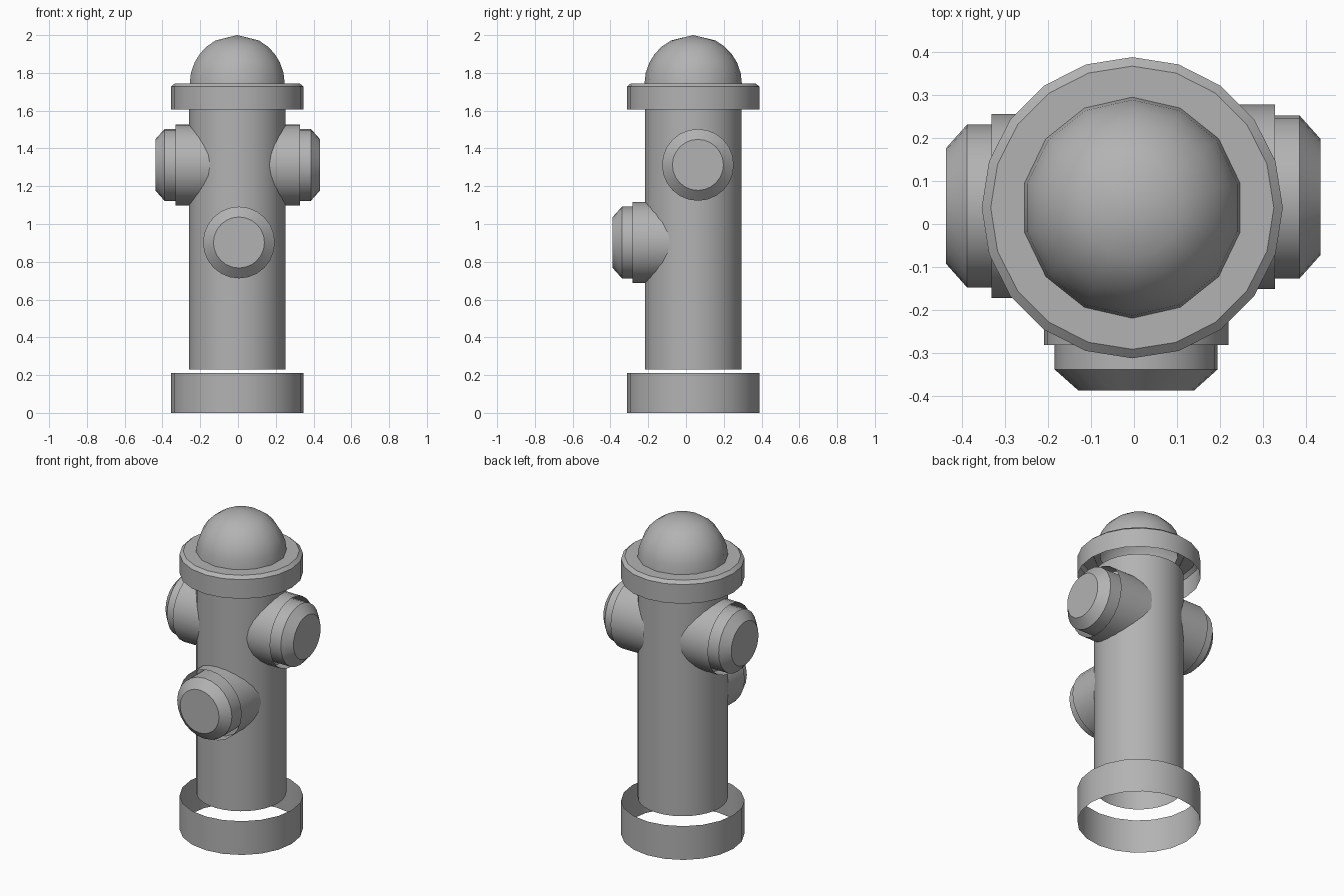
import bpy
import bmesh
from math import sin, cos, pi, radians
from mathutils import Matrix, Vector

if "Cube" in bpy.data.objects:
    bpy.data.objects.remove(bpy.data.objects["Cube"])

CX, CY = -0.004, 0.038   # axis of the main column
UP = Vector((0, 0, 1))

# Mid grey for every part
grey = bpy.data.materials.new("mid_grey")
grey.diffuse_color = (0.45, 0.45, 0.45, 1)
grey.use_nodes = True
grey.node_tree.nodes["Principled BSDF"].inputs["Base Color"].default_value = grey.diffuse_color


def lathe(name, profile, sides, origin=(CX, CY, 0), direction=UP):
    """Revolve (radius, height) points about an axis through origin."""
    bm = bmesh.new()
    rings = []
    for r, h in profile:
        if r == 0:
            rings.append([bm.verts.new((0, 0, h))] * sides)
        else:
            rings.append([bm.verts.new((r * cos(pi / 2 + 2 * pi * i / sides),
                                        r * sin(pi / 2 + 2 * pi * i / sides), h))
                          for i in range(sides)])
    for low, high in zip(rings, rings[1:]):
        for i in range(sides):
            j = (i + 1) % sides
            if high[i] is high[j]:
                bm.faces.new((low[i], low[j], high[i]))
            else:
                bm.faces.new((low[i], low[j], high[j], high[i]))
    turn = UP.rotation_difference(Vector(direction)).to_matrix().to_4x4()
    bm.transform(Matrix.Translation(origin) @ turn)
    mesh = bpy.data.meshes.new(name)
    bm.to_mesh(mesh)
    bm.free()
    mesh.materials.append(grey)
    mesh.shade_smooth()
    mesh.set_sharp_from_angle(angle=radians(35))
    obj = bpy.data.objects.new(name, mesh)
    bpy.context.collection.objects.link(obj)
    return obj


# Open ring at the foot
lathe("base_ring", [(0.351, 0), (0.351, 0.212)], 20)

# Main column, ending level with the collar's lower rim
lathe("body", [(0.256, 0.23), (0.256, 1.612)], 32)

# Collar below the dome, open underneath
lathe("collar", [(0.351, 1.607), (0.351, 1.727), (0.33, 1.745), (0.22, 1.745)], 20)

# Dome: half sphere closed by a shallow pointed tip
R, CZ = 0.258, 1.742
lathe("dome", [(R * sin(radians(a)), CZ + R * cos(radians(a))) for a in (90, 77, 64, 52, 40, 27)]
      + [(0, CZ + R)], 14)

# Outlets: open sleeve with a chamfered cap, heights measured along the axis
outlets = {
    "left": ((0, 0.042, 1.313), (-1, 0, 0), 0.003),
    "right": ((0, 0.063, 1.313), (1, 0, 0), 0.0),
    "front": ((0.005, 0, 0.902), (0, -1, 0), -0.047),
}
for side, (origin, direction, shift) in outlets.items():
    lathe(side + "_outlet_sleeve", [(0.215, 0.1 + shift), (0.215, 0.329 + shift)],
          24, origin, direction)
    lathe(side + "_outlet_cap",
          [(0.19, 0.2 + shift), (0.19, 0.386 + shift), (0.135, 0.435 + shift), (0, 0.435 + shift)],
          24, origin, direction)
